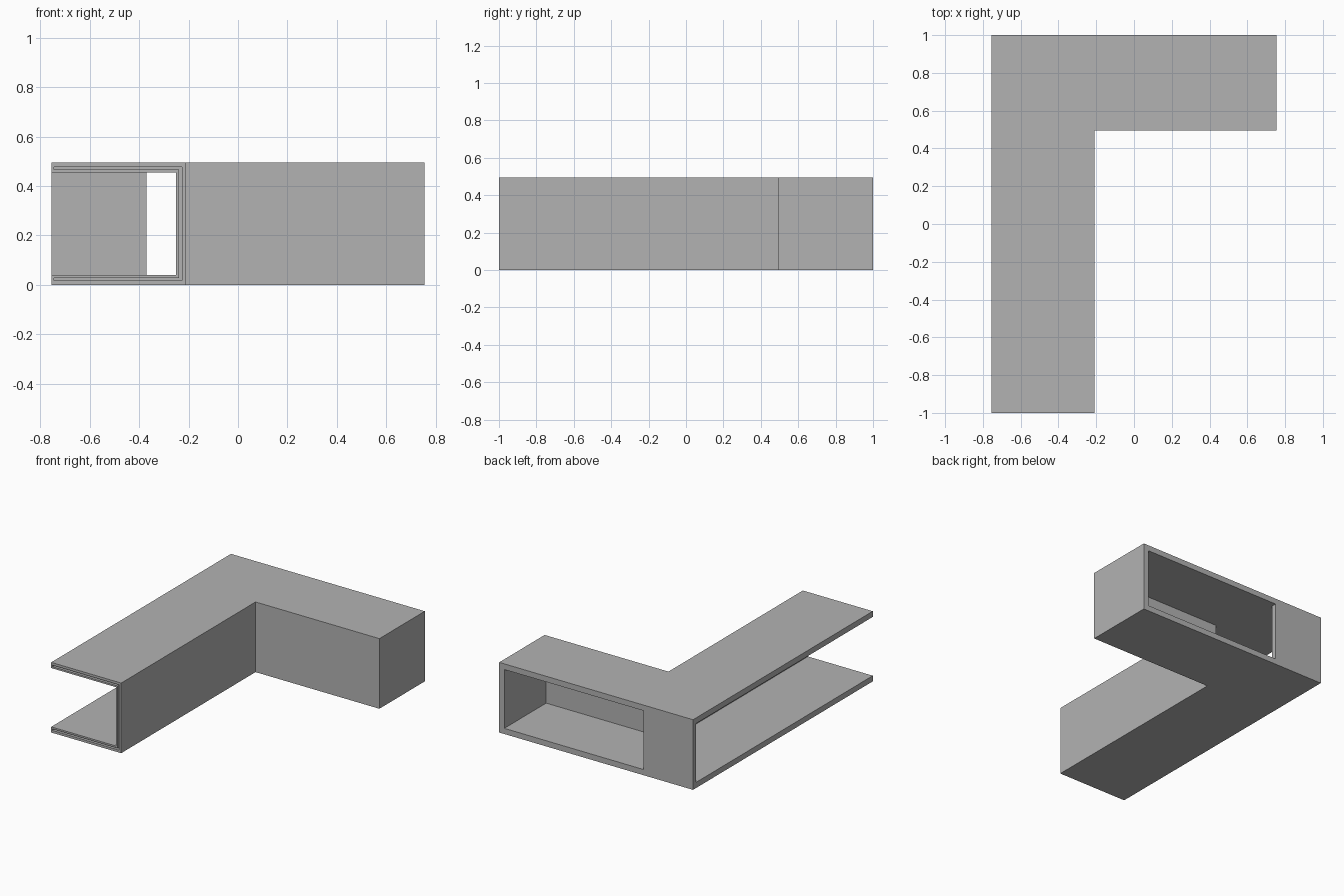
import bpy
import bmesh
from mathutils import Vector

cube = bpy.data.objects.get("Cube")
if cube:
    bpy.data.objects.remove(cube, do_unlink=True)

HEIGHT = 0.494
WALL = 0.04
X_MIN, X_MAX = -0.755, 0.755
Y_MIN, Y_MAX = -1.0, 1.0
CORNER_X, CORNER_Y = -0.21, 0.495


def prism(name, outline, extrusion):
    """Extrude a closed outline of 3D points along a vector."""
    bm = bmesh.new()
    face = bm.faces.new([bm.verts.new(p) for p in outline])
    result = bmesh.ops.extrude_face_region(bm, geom=[face], use_keep_orig=True)
    moved = [g for g in result["geom"] if isinstance(g, bmesh.types.BMVert)]
    bmesh.ops.translate(bm, verts=moved, vec=Vector(extrusion))
    bmesh.ops.recalc_face_normals(bm, faces=bm.faces)
    mesh = bpy.data.meshes.new(name)
    bm.to_mesh(mesh)
    bm.free()
    obj = bpy.data.objects.new(name, mesh)
    bpy.context.collection.objects.link(obj)
    return obj


def cut(target, cutter):
    """Subtract a cutter, then discard it."""
    cutter.hide_render = True
    mod = target.modifiers.new("cut", "BOOLEAN")
    mod.operation = "DIFFERENCE"
    mod.solver = "EXACT"
    mod.object = cutter
    bpy.context.view_layer.objects.active = target
    bpy.ops.object.modifier_apply(modifier=mod.name)
    bpy.data.objects.remove(cutter, do_unlink=True)


# L-shaped outer body
outline = [(X_MIN, Y_MIN), (CORNER_X, Y_MIN), (CORNER_X, CORNER_Y),
           (X_MAX, CORNER_Y), (X_MAX, Y_MAX), (X_MIN, Y_MAX)]
shell = prism("corner_shell", [(x, y, 0) for x, y in outline], (0, 0, HEIGHT))

# Interior, open at the front, the outer side and the back window
inner_x, end_x = CORNER_X - WALL, X_MAX - WALL
inner_y, back_y = CORNER_Y + WALL, Y_MAX - 0.035
window_x = -0.37
room = [(-0.9, -1.1), (inner_x, -1.1), (inner_x, inner_y), (end_x, inner_y),
        (end_x, 1.1), (window_x, 1.1), (window_x, back_y), (-0.9, back_y)]
cut(shell, prism("interior_cutter", [(x, y, WALL) for x, y in room],
                 (0, 0, HEIGHT - 2 * WALL)))

# Thin C-shaped slot inside the wall of the front end
near, far = 0.017, 0.028
slot_x = X_MIN + 0.01
slot = [(slot_x, near), (CORNER_X - near, near),
        (CORNER_X - near, HEIGHT - near), (slot_x, HEIGHT - near),
        (slot_x, HEIGHT - far), (CORNER_X - far, HEIGHT - far),
        (CORNER_X - far, far), (slot_x, far)]
cut(shell, prism("slot_cutter", [(x, -1.1, z) for x, z in slot], (0, 1.5, 0)))

# Single grey finish
grey = bpy.data.materials.new("plain_grey")
colour = (0.45, 0.45, 0.45, 1)
grey.use_nodes = True
grey.diffuse_color = colour
grey.node_tree.nodes["Principled BSDF"].inputs["Base Color"].default_value = colour
shell.data.materials.clear()
shell.data.materials.append(grey)
for poly in shell.data.polygons:
    poly.material_index = 0
